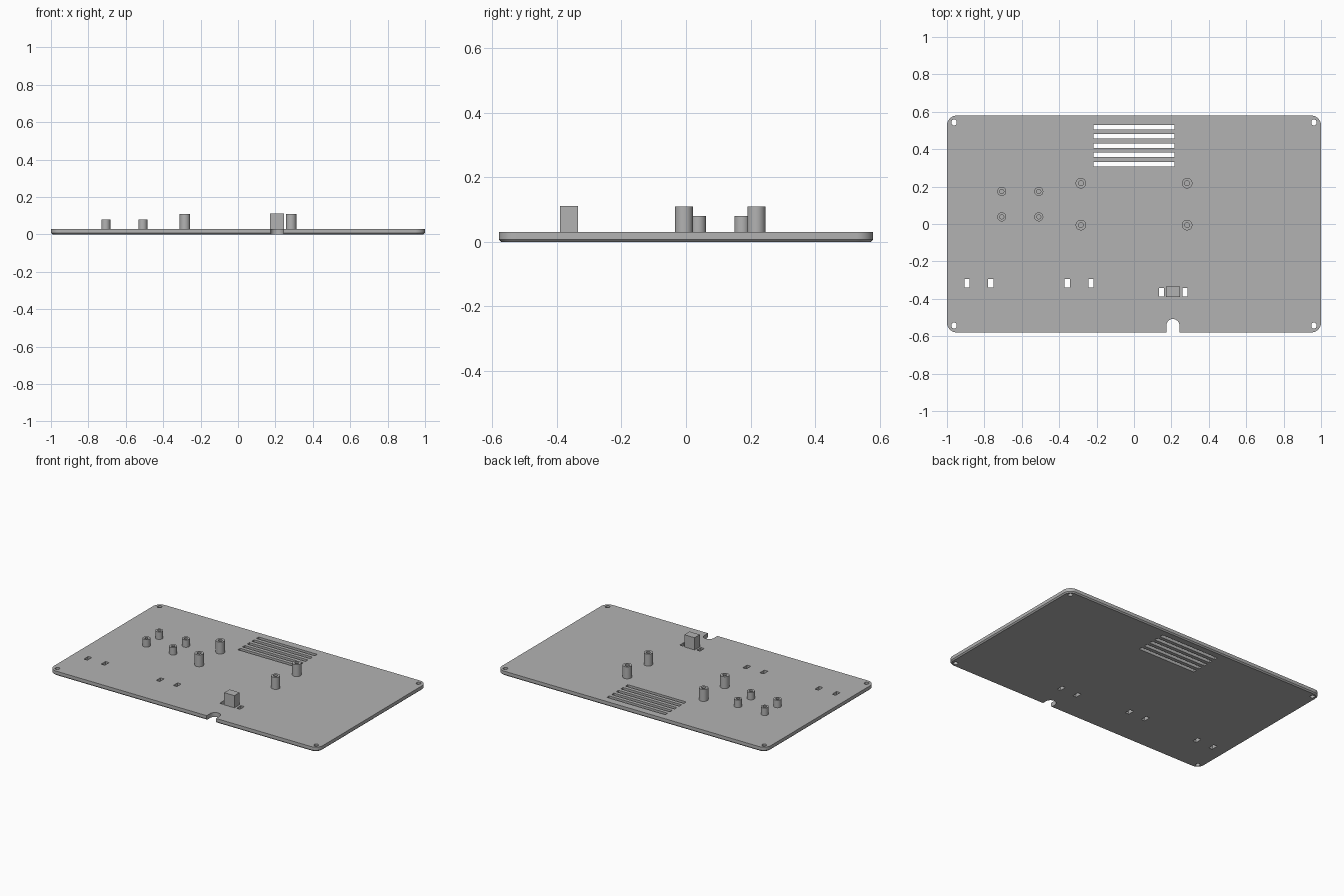
import bpy, bmesh, math

if "Cube" in bpy.data.objects:
    bpy.data.objects.remove(bpy.data.objects["Cube"], do_unlink=True)

HALF_X, HALF_Y, THICK, CHAMFER = 1.0, 0.58, 0.03, 0.008

grey = bpy.data.materials.new("plain grey")
grey.use_nodes = True
GREY = (0.45, 0.45, 0.45, 1)
grey.diffuse_color = GREY
grey.node_tree.nodes["Principled BSDF"].inputs["Base Color"].default_value = GREY


def make_object(name, bm):
    bmesh.ops.recalc_face_normals(bm, faces=bm.faces)
    mesh = bpy.data.meshes.new(name)
    bm.to_mesh(mesh)
    bm.free()
    mesh.materials.append(grey)
    obj = bpy.data.objects.new(name, mesh)
    bpy.context.collection.objects.link(obj)
    return obj


def smooth(obj):
    bpy.ops.object.select_all(action="DESELECT")
    obj.select_set(True)
    bpy.context.view_layer.objects.active = obj
    bpy.ops.object.shade_smooth_by_angle(angle=math.radians(30))


def rounded_outline(x, y, hx, hy, r, steps=8):
    """Corner points of a rounded rectangle, counter-clockwise."""
    points = []
    for i, (sx, sy) in enumerate([(1, 1), (-1, 1), (-1, -1), (1, -1)]):
        for k in range(steps + 1):
            a = (i + k / steps) * math.pi / 2
            points.append((x + sx * (hx - r) + r * math.cos(a),
                           y + sy * (hy - r) + r * math.sin(a)))
    return points


def loft(bm, layers):
    """Closed solid through (outline, height) layers."""
    rings = [[bm.verts.new((x, y, z)) for x, y in pts] for pts, z in layers]
    for low, high in zip(rings, rings[1:]):
        for i in range(len(low)):
            j = (i + 1) % len(low)
            bm.faces.new((low[i], low[j], high[j], high[i]))
    bm.faces.new(rings[0][::-1])
    bm.faces.new(rings[-1])


def box_outline(x, y, hx, hy):
    return [(x + hx, y + hy), (x - hx, y + hy), (x - hx, y - hy), (x + hx, y - hy)]


# Base plate with rounded corners and a chamfered lower rim
bm = bmesh.new()
inner = rounded_outline(0, 0, HALF_X - CHAMFER, HALF_Y - CHAMFER, 0.045)
outer = rounded_outline(0, 0, HALF_X, HALF_Y, 0.053)
loft(bm, [(inner, 0), (outer, CHAMFER), (outer, THICK)])
plate = make_object("base_plate", bm)

# All openings that pass through the plate
openings = [box_outline(0, 0.32 + 0.0495 * i, 0.217, 0.0125) for i in range(5)]
openings += [box_outline(x, -0.317, 0.0135, 0.023) for x in (-0.894, -0.766, -0.357, -0.23)]
openings += [box_outline(x, -0.364, 0.0125, 0.023) for x in (0.147, 0.273)]
openings += [rounded_outline(sx * 0.962, sy * 0.543, 0.0135, 0.0155, 0.012)
             for sx in (-1, 1) for sy in (-1, 1)]
openings.append(rounded_outline(0.208, -0.58, 0.035, 0.072, 0.0349))  # cable notch
bm = bmesh.new()
for outline in openings:
    loft(bm, [(outline, -0.05), (outline, 0.1)])
cutter = make_object("opening_cutter", bm)
cutter.hide_render = True
cut = plate.modifiers.new("openings", "BOOLEAN")
cut.operation, cut.solver, cut.object = "DIFFERENCE", "EXACT", cutter
bpy.context.view_layer.update()
depsgraph = bpy.context.evaluated_depsgraph_get()
plate.data = bpy.data.meshes.new_from_object(plate.evaluated_get(depsgraph))
plate.modifiers.clear()
bpy.data.objects.remove(cutter, do_unlink=True)
smooth(plate)


# Hollow mounting posts with blind screw holes
def post(name, x, y, radius, hole, top):
    bm = bmesh.new()
    profile = [(0, THICK), (radius, THICK), (radius, top), (hole, top),
               (hole, THICK + 0.005), (0, THICK + 0.005)]
    verts = [bm.verts.new((r, 0, z)) for r, z in profile]
    edges = [bm.edges.new(pair) for pair in zip(verts, verts[1:])]
    bmesh.ops.spin(bm, geom=verts + edges, cent=(0, 0, 0), axis=(0, 0, 1),
                   angle=math.tau, steps=32, use_merge=True)
    bmesh.ops.remove_doubles(bm, verts=bm.verts, dist=1e-5)
    obj = make_object(name, bm)
    obj.location = (x, y, 0)
    smooth(obj)


for x, side in ((-0.284, "right"), (0.284, "left")):
    for y, end in ((-0.006, "front"), (0.218, "back")):
        post(f"tall_post_{end}_{side}", x, y, 0.028, 0.013, 0.11)
for x, side in ((-0.707, "right"), (-0.509, "left")):
    for y, end in ((0.038, "front"), (0.174, "back")):
        post(f"short_post_{end}_{side}", x, y, 0.024, 0.011, 0.08)

# Cable clamp block between its two tie slots
bm = bmesh.new()
block = box_outline(0.209, -0.363, 0.038, 0.028)
loft(bm, [(block, THICK), (block, 0.112)])
make_object("clamp_block", bm)
